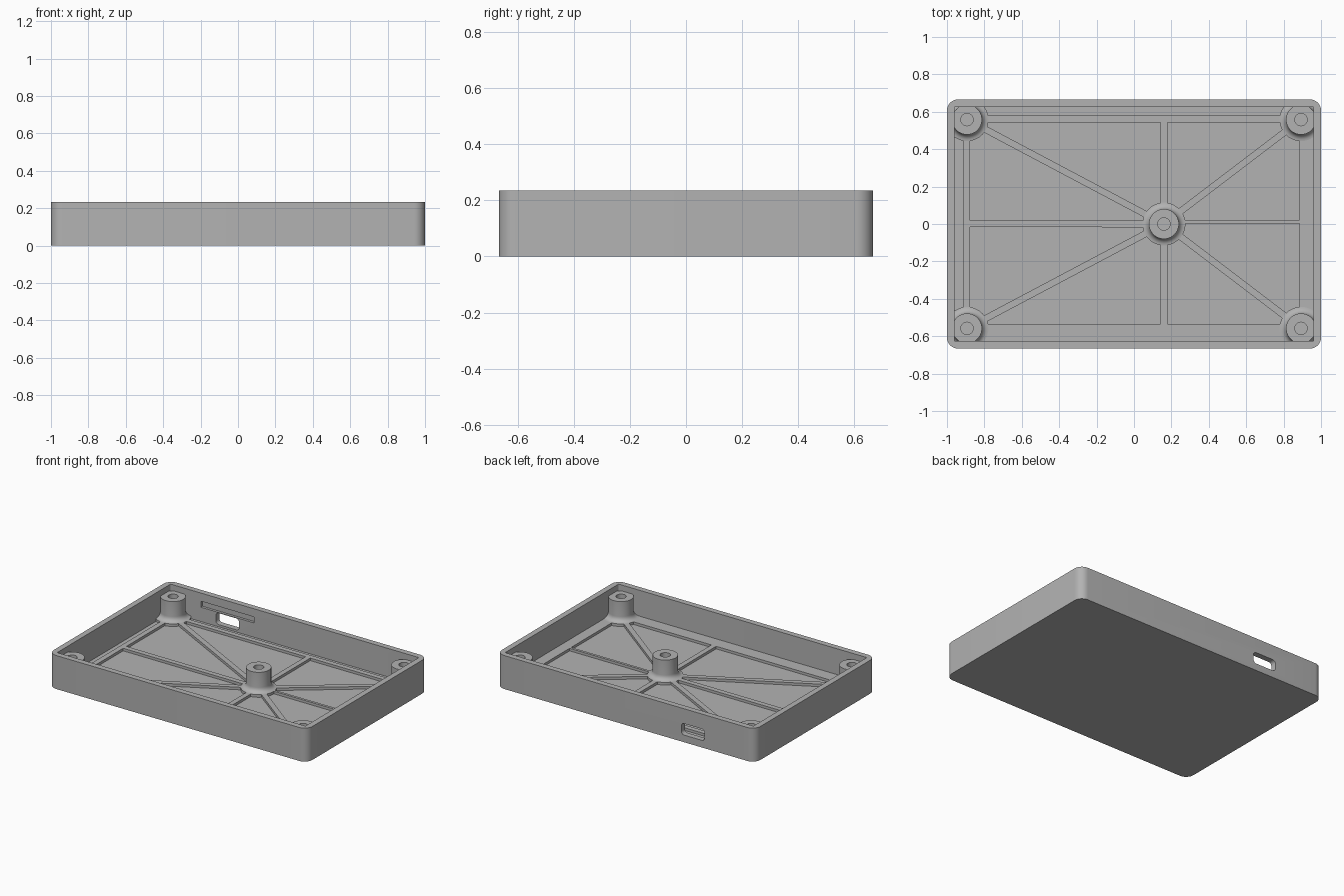
import bpy, bmesh
from math import sin, cos, pi, atan2, hypot
from mathutils import Matrix

if "Cube" in bpy.data.objects:
    bpy.data.objects.remove(bpy.data.objects["Cube"], do_unlink=True)

LENGTH, WIDTH, HEIGHT, WALL = 2.0, 1.333, 0.234, 0.04
FLOOR, RIB_TOP, BOSS_TOP = 0.035, 0.053, 0.193
RIB = 0.036
CENTRE = (0.16, 0.0)

grey = bpy.data.materials.new("grey plastic")
grey.use_nodes = True
grey.diffuse_color = (0.45, 0.45, 0.45, 1)
grey.node_tree.nodes["Principled BSDF"].inputs["Base Color"].default_value = grey.diffuse_color


def finish(bm, name):
    bmesh.ops.recalc_face_normals(bm, faces=bm.faces)
    mesh = bpy.data.meshes.new(name)
    bm.to_mesh(mesh)
    bm.free()
    mesh.materials.append(grey)
    ob = bpy.data.objects.new(name, mesh)
    bpy.context.collection.objects.link(ob)
    return ob


def smooth(ob):
    bpy.ops.object.select_all(action="DESELECT")
    ob.select_set(True)
    bpy.context.view_layer.objects.active = ob
    bpy.ops.object.shade_smooth_by_angle(angle=0.6)


def rounded_rect(w, h, r, steps=8):
    points = []
    for i, (sx, sy) in enumerate([(1, 1), (-1, 1), (-1, -1), (1, -1)]):
        for s in range(steps + 1):
            a = (i + s / steps) * pi / 2
            points.append((sx * (w / 2 - r) + r * cos(a), sy * (h / 2 - r) + r * sin(a)))
    return points


def loft(bm, rings):
    """Join equal rings of points and cap both ends."""
    rings = [[bm.verts.new(p) for p in ring] for ring in rings]
    n = len(rings[0])
    for a, b in zip(rings, rings[1:]):
        for i in range(n):
            j = (i + 1) % n
            bm.faces.new((a[i], a[j], b[j], b[i]))
    bm.faces.new(rings[0])
    bm.faces.new(rings[-1])


def rib(name, start, end, width=RIB):
    dx, dy = end[0] - start[0], end[1] - start[1]
    bm = bmesh.new()
    base = FLOOR - 0.01
    place = (Matrix.Translation(((start[0] + end[0]) / 2, (start[1] + end[1]) / 2, (RIB_TOP + base) / 2))
             @ Matrix.Rotation(atan2(dy, dx), 4, "Z")
             @ Matrix.Diagonal((hypot(dx, dy), width, RIB_TOP - base, 1)))
    bmesh.ops.create_cube(bm, size=1, matrix=place)
    finish(bm, name)


def boss(name, x, y):
    # Flange, concave fillet, post and blind screw hole
    profile = [(0.115, FLOOR - 0.01), (0.115, RIB_TOP)]
    profile += [(0.115 - 0.035 * sin(t * pi / 12), RIB_TOP + 0.035 * (1 - cos(t * pi / 12)))
                for t in range(1, 7)]
    profile += [(0.08, BOSS_TOP), (0.033, BOSS_TOP), (0.033, 0.06)]
    lim_x, lim_y = LENGTH / 2 - WALL / 2, WIDTH / 2 - WALL / 2
    rings = []
    for r, z in profile:
        ring = []
        for i in range(40):
            a = 2 * pi * i / 40
            ring.append((max(-lim_x, min(lim_x, x + r * cos(a))),
                         max(-lim_y, min(lim_y, y + r * sin(a))), z))
        rings.append(ring)
    bm = bmesh.new()
    loft(bm, rings)
    smooth(finish(bm, name))


def cut_back_wall(target, x, z, w, h, r, y0, y1):
    bm = bmesh.new()
    loft(bm, [[(x + px, y, z + pz) for px, pz in rounded_rect(w, h, r, 5)] for y in (y0, y1)])
    cutter = finish(bm, "wall_cutter")
    cutter.hide_render = True
    mod = target.modifiers.new("opening", "BOOLEAN")
    mod.operation, mod.solver, mod.object = "DIFFERENCE", "EXACT", cutter
    bpy.context.view_layer.objects.active = target
    bpy.ops.object.modifier_apply(modifier=mod.name)
    bpy.data.objects.remove(cutter, do_unlink=True)


# Open tray with rounded outer corners
outer = rounded_rect(LENGTH, WIDTH, 0.06)
inner = rounded_rect(LENGTH - 2 * WALL, WIDTH - 2 * WALL, 0.006)
bm = bmesh.new()
loft(bm, [[(x, y, z) for x, y in ring]
          for ring, z in ((outer, 0), (outer, HEIGHT), (inner, HEIGHT), (inner, FLOOR))])
tray = finish(bm, "tray")

# Port opening and shallow inside groove in the back wall
inside = WIDTH / 2 - WALL
cut_back_wall(tray, -0.52, 0.09, 0.18, 0.08, 0.022, inside - 0.05, inside + 0.1)
cut_back_wall(tray, -0.52, 0.156, 0.41, 0.042, 0.003, inside - 0.05, inside + 0.018)
smooth(tray)

# Screw bosses, with diagonal ribs running to the centre one
boss("centre_boss", *CENTRE)
for side, sx in (("left", 1), ("right", -1)):
    for end, sy in (("back", 1), ("front", -1)):
        corner = (sx * 0.893, sy * 0.558)
        boss(f"{end}_{side}_boss", *corner)
        rib(f"{end}_{side}_diagonal_rib", CENTRE, corner)

# Cross ribs
rib("lengthwise_rib_right", (-0.9, 0.002), CENTRE)
rib("lengthwise_rib_left", (CENTRE[0], 0.013), (0.9, 0.013), 0.018)
rib("crosswise_rib", (0.16, -0.55), (0.16, 0.56))

# Border ribs; the front and left ones run into the wall
rib("right_border_rib", (-0.895, -0.56), (-0.895, 0.56))
rib("back_border_rib", (-0.89, 0.562), (0.89, 0.562))
rib("front_border_ledge", (-0.9, -0.59), (0.97, -0.59), 0.11)
rib("left_border_ledge", (0.93, -0.6), (0.93, 0.56), 0.09)
